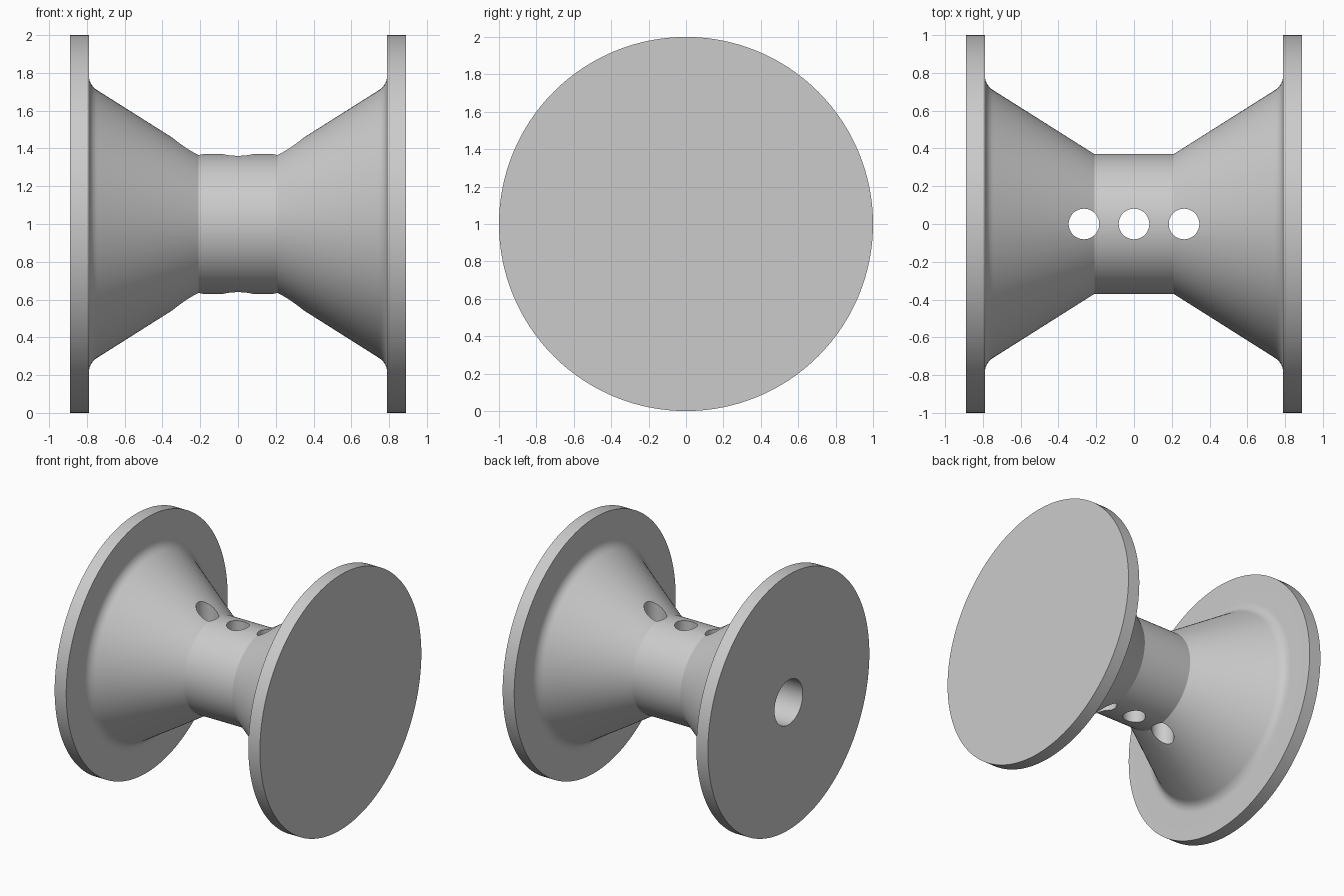
import bpy, bmesh, math
from mathutils import Matrix, Vector

cube = bpy.data.objects.get("Cube")
if cube:
    bpy.data.objects.remove(cube, do_unlink=True)

HALF, FLANGE_IN, RIM, BORE = 0.89, 0.79, 1.0, 0.175
HUB_X, HUB_R = 0.21, 0.37
CENTRE = Vector((0, 0, 1))

grey = bpy.data.materials.new("light grey")
grey.use_nodes = True
grey.diffuse_color = (0.6, 0.6, 0.6, 1)
grey.node_tree.nodes["Principled BSDF"].inputs["Base Color"].default_value = (0.6, 0.6, 0.6, 1)


def make_object(name, bm):
    mesh = bpy.data.meshes.new(name)
    bm.to_mesh(mesh)
    bm.free()
    mesh.materials.append(grey)
    obj = bpy.data.objects.new(name, mesh)
    bpy.context.collection.objects.link(obj)
    return obj


def fillet(start, corner, end, steps=8):
    """Rounded corner between the cone and the flange."""
    a, b, c = Vector(start), Vector(corner), Vector(end)
    return [tuple(a * (1 - t) ** 2 + b * 2 * t * (1 - t) + c * t * t)
            for t in (i / steps for i in range(steps + 1))]


# Half profile of the spool: hub, cone, fillet, flange
half = [(HUB_X, HUB_R)]
half += fillet((0.745, 0.708), (FLANGE_IN, 0.737), (FLANGE_IN, 0.79))
half += [(FLANGE_IN, RIM), (HALF, RIM)]
mirrored = [(-x, r) for x, r in reversed(half)]

# Full profile: blind bore open at the right end, closed left flange
profile = [(FLANGE_IN, 0), (FLANGE_IN, BORE), (-HALF, BORE)]
profile += mirrored + half + [(HALF, 0)]

# Turn the profile around the x axis
bm = bmesh.new()
verts = [bm.verts.new((x, 0, 1 + r)) for x, r in profile]
edges = [bm.edges.new(pair) for pair in zip(verts, verts[1:])]
bmesh.ops.spin(bm, geom=verts + edges, cent=CENTRE, axis=(1, 0, 0),
               angle=math.tau, steps=128)
bmesh.ops.remove_doubles(bm, verts=bm.verts, dist=0.0002)
bmesh.ops.recalc_face_normals(bm, faces=bm.faces)
spool = make_object("spool", bm)

# Three vertical holes through the hub
bm = bmesh.new()
for x in (-0.265, 0, 0.265):
    bmesh.ops.create_cone(bm, cap_ends=True, segments=48, radius1=0.081, radius2=0.081,
                          depth=1.6, matrix=Matrix.Translation((x, 0, 1)))
cutter = make_object("hole_cutter", bm)
cutter.hide_render = True

cut = spool.modifiers.new("holes", 'BOOLEAN')
cut.operation = 'DIFFERENCE'
cut.solver = 'EXACT'
cut.object = cutter

bpy.ops.object.select_all(action='DESELECT')
spool.select_set(True)
bpy.context.view_layer.objects.active = spool
bpy.ops.object.modifier_apply(modifier=cut.name)
bpy.data.objects.remove(cutter, do_unlink=True)
bpy.ops.object.shade_smooth_by_angle(angle=math.radians(25))
